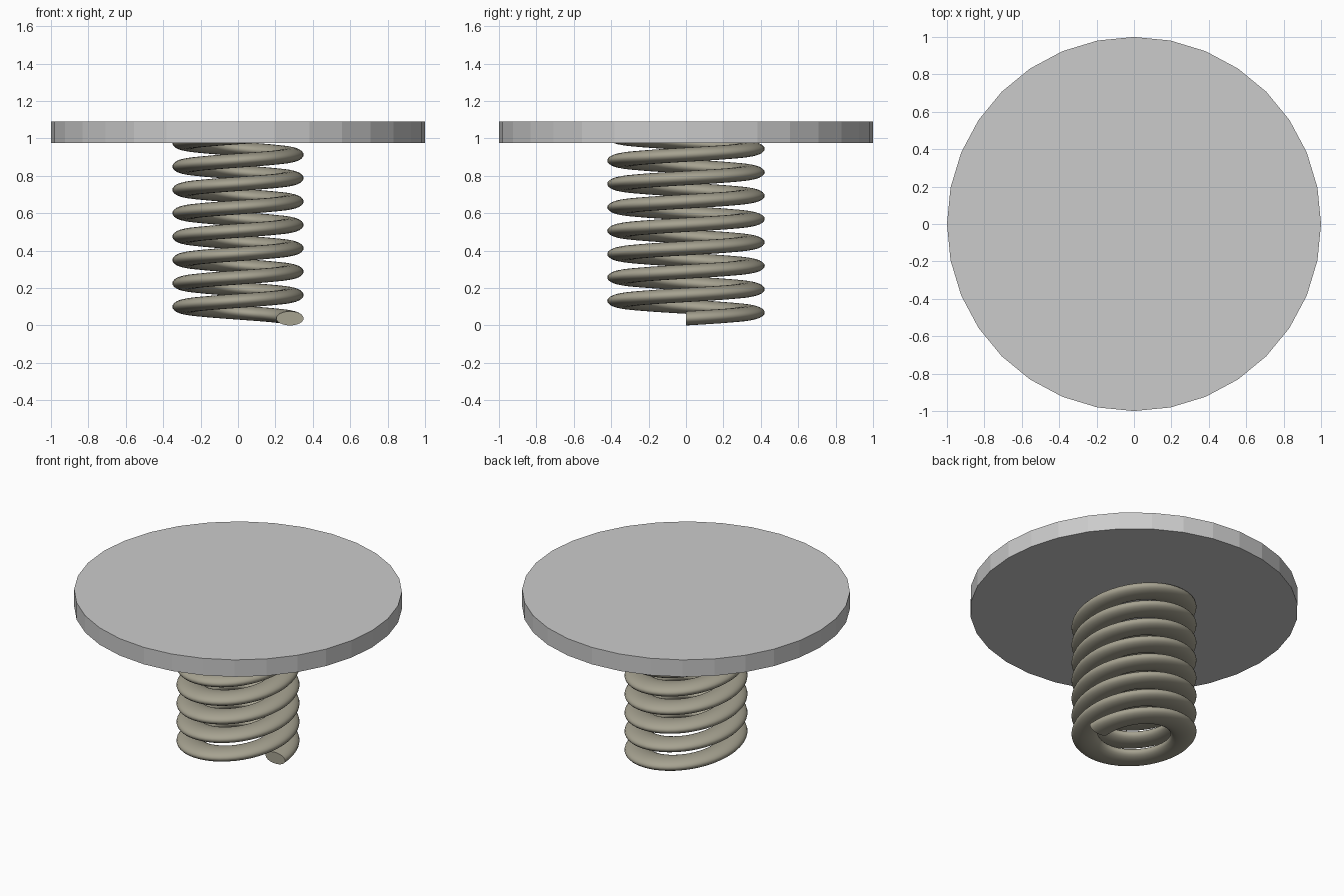
import bpy, bmesh, math
from mathutils import Vector

if "Cube" in bpy.data.objects:
    bpy.data.objects.remove(bpy.data.objects["Cube"])

# Round plate on top
bpy.ops.mesh.primitive_cylinder_add(vertices=32, radius=1, depth=0.114, location=(0, 0, 1.033))
bpy.context.object.name = "top_plate"

# Coil spring: flattened wire section spun upward around z, slightly oval in plan
TURNS, STEPS, SIDES, PITCH = 8, 48, 24, 0.125
bm = bmesh.new()
ring = []
for i in range(SIDES):
    a = 2 * math.pi * i / SIDES
    ring.append(bm.verts.new((0.278 + 0.073 * math.cos(a), 0, 0.038 + 0.038 * math.sin(a))))
edges = [bm.edges.new((ring[i], ring[(i + 1) % SIDES])) for i in range(SIDES)]
bmesh.ops.spin(bm, geom=ring + edges, cent=(0, 0, 0), axis=(0, 0, 1),
               dvec=(0, 0, PITCH / STEPS), angle=2 * math.pi * TURNS,
               steps=TURNS * STEPS, use_merge=False)
# Close the wire ends
bmesh.ops.holes_fill(bm, edges=[e for e in bm.edges if e.is_boundary], sides=0)
bmesh.ops.scale(bm, vec=Vector((1, 1.2, 1)), verts=bm.verts)
bmesh.ops.recalc_face_normals(bm, faces=bm.faces)
mesh = bpy.data.meshes.new("spring")
bm.to_mesh(mesh)
bm.free()
spring = bpy.data.objects.new("spring", mesh)
bpy.context.collection.objects.link(spring)

# Smooth wire with crisp cut ends
bpy.ops.object.select_all(action='DESELECT')
spring.select_set(True)
bpy.context.view_layer.objects.active = spring
bpy.ops.object.shade_smooth_by_angle(angle=math.radians(40))

# Dull olive metal
metal = bpy.data.materials.new("dull_metal")
metal.diffuse_color = (0.38, 0.36, 0.28, 1)
metal.use_nodes = True
metal.node_tree.nodes["Principled BSDF"].inputs["Base Color"].default_value = metal.diffuse_color
mesh.materials.append(metal)
